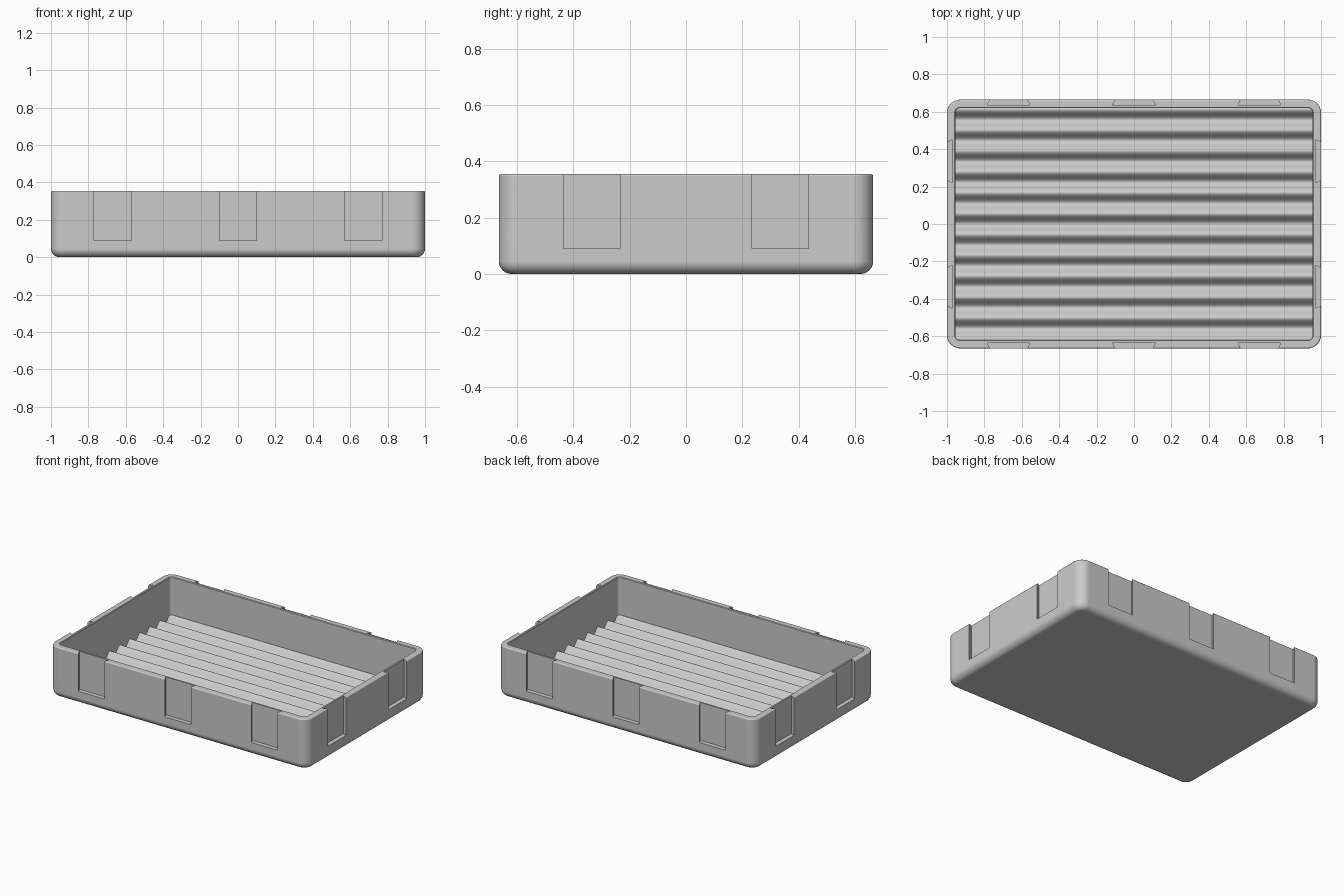
import bpy, bmesh, math
from mathutils import Matrix, Vector

if "Cube" in bpy.data.objects:
    bpy.data.objects.remove(bpy.data.objects["Cube"], do_unlink=True)

HALF_X, HALF_Y, HEIGHT = 1.0, 0.665, 0.355
WALL, CORNER = 0.045, 0.07

grey = bpy.data.materials.new("plain_grey")
grey.use_nodes = True
colour = (0.6, 0.6, 0.6, 1)
grey.diffuse_color = colour
grey.node_tree.nodes["Principled BSDF"].inputs["Base Color"].default_value = colour


def make_object(name, bm):
    bmesh.ops.recalc_face_normals(bm, faces=bm.faces[:])
    mesh = bpy.data.meshes.new(name)
    bm.to_mesh(mesh)
    bm.free()
    mesh.materials.append(grey)
    obj = bpy.data.objects.new(name, mesh)
    bpy.context.collection.objects.link(obj)
    return obj


def activate(obj):
    bpy.ops.object.select_all(action="DESELECT")
    obj.select_set(True)
    bpy.context.view_layer.objects.active = obj


def rounded_ring(bm, inset, z, steps=8):
    """Rounded rectangle of vertices, moved in from the outer wall."""
    r = max(CORNER - inset, 0.02)
    cx, cy = HALF_X - inset - r, HALF_Y - inset - r
    ring = []
    for quarter, (sx, sy) in enumerate([(1, 1), (-1, 1), (-1, -1), (1, -1)]):
        for i in range(steps + 1):
            a = (quarter + i / steps) * math.pi / 2
            ring.append(bm.verts.new((sx * cx + r * math.cos(a),
                                      sy * cy + r * math.sin(a), z)))
    return ring


def prism(bm, outline, offset):
    """Extrude a closed outline by an offset vector into a solid."""
    a = [bm.verts.new(p) for p in outline]
    b = [bm.verts.new(Vector(p) + Vector(offset)) for p in outline]
    bm.faces.new(a)
    bm.faces.new(b[::-1])
    for i in range(len(a)):
        j = (i + 1) % len(a)
        bm.faces.new((a[i], a[j], b[j], b[i]))


# Tray shell: wall section (inset, height) from underside over the rim to the inside
fillet = 0.045
section = []
for i in range(7):
    a = i / 6 * math.pi / 2
    section.append((fillet * (1 - math.sin(a)), fillet * (1 - math.cos(a))))
lip = 0.008
for i in range(4):
    a = i / 3 * math.pi / 2
    section.append((lip * (1 - math.cos(a)), HEIGHT - lip * (1 - math.sin(a))))
section += [(WALL - 0.004, HEIGHT), (WALL, HEIGHT - 0.004), (WALL, 0.03)]

bm = bmesh.new()
rings = [rounded_ring(bm, inset, z) for inset, z in section]
for low, high in zip(rings, rings[1:]):
    for i in range(len(low)):
        j = (i + 1) % len(low)
        bm.faces.new((low[i], low[j], high[j], high[i]))
bm.faces.new(rings[0])
bm.faces.new(rings[-1])
tray = make_object("tray_shell", bm)

# Dovetail slots, open at the top, three per long side and two per short side
bm = bmesh.new()
slots = [(x, HALF_Y, side) for x in (-0.67, 0, 0.67) for side in (0, 2)]
slots += [(y, HALF_X, side) for y in (-0.335, 0.335) for side in (1, 3)]
for along, face, side in slots:
    turn = Matrix.Rotation(side * math.pi / 2, 3, "Z")
    outline = [(along - 0.09, -face - 0.02, 0.09), (along + 0.09, -face - 0.02, 0.09),
               (along + 0.115, -face + 0.03, 0.09), (along - 0.115, -face + 0.03, 0.09)]
    prism(bm, [turn @ Vector(p) for p in outline], (0, 0, 0.4))
cutter = make_object("slot_cutter", bm)
cutter.hide_render = True

activate(tray)
cut = tray.modifiers.new("slots", "BOOLEAN")
cut.operation = "DIFFERENCE"
cut.solver = "EXACT"
cut.object = cutter
bpy.ops.object.modifier_apply(modifier=cut.name)
bpy.data.objects.remove(cutter, do_unlink=True)

# Corrugated floor: waves running the length of the tray
PITCH, MID, SWING = 0.1115, 0.068, 0.022
reach, count = 0.628, 180
wave = []
for i in range(count + 1):
    y = -reach + 2 * reach * i / count
    wave.append((-0.962, y, MID - SWING * math.cos(2 * math.pi * y / PITCH)))
bm = bmesh.new()
prism(bm, wave + [(-0.962, reach, 0.02), (-0.962, -reach, 0.02)], (1.924, 0, 0))
floor = make_object("corrugated_floor", bm)

for obj in (tray, floor):
    activate(obj)
    bpy.ops.object.shade_smooth_by_angle(angle=math.radians(35))
    weighted = obj.modifiers.new("weighted_normals", "WEIGHTED_NORMAL")
    weighted.keep_sharp = True
